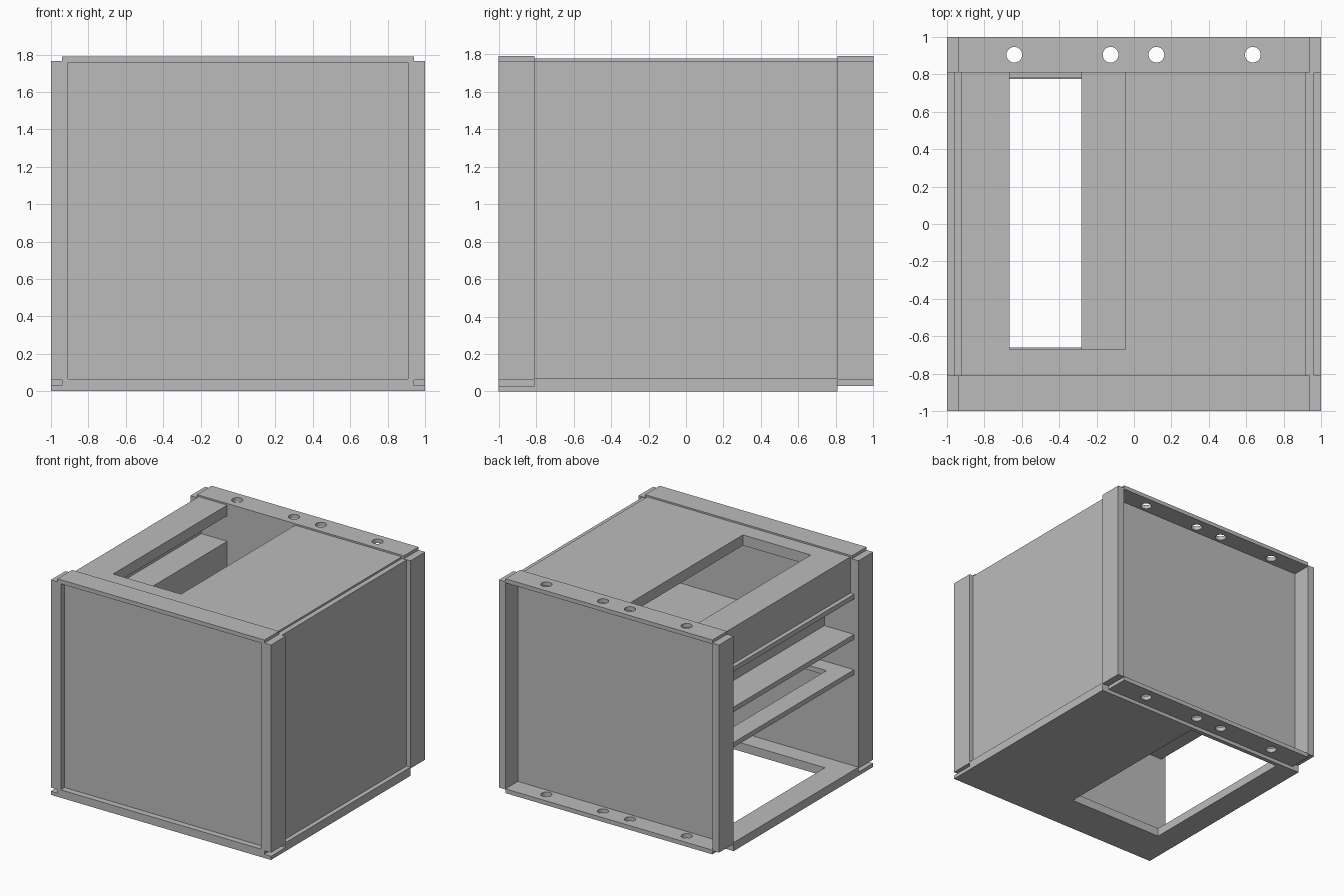
import bpy
import bmesh

cube = bpy.data.objects.get("Cube")
if cube:
    bpy.data.objects.remove(cube, do_unlink=True)

GREY = (0.5, 0.5, 0.5, 1.0)
mat = bpy.data.materials.new("cabinet_grey")
mat.use_nodes = True
mat.diffuse_color = GREY
mat.node_tree.nodes["Principled BSDF"].inputs["Base Color"].default_value = GREY


def add_object(name, bm):
    mesh = bpy.data.meshes.new(name)
    bm.to_mesh(mesh)
    bm.free()
    mesh.materials.append(mat)
    obj = bpy.data.objects.new(name, mesh)
    bpy.context.collection.objects.link(obj)
    return obj


def box(name, xs, ys, zs):
    """Box given by its low and high limits on each axis."""
    bm = bmesh.new()
    bmesh.ops.create_cube(bm, size=1)
    for v in bm.verts:
        for axis, (low, high) in enumerate((xs, ys, zs)):
            v.co[axis] = high if v.co[axis] > 0 else low
    return add_object(name, bm)


def drill(name, x, y, z, radius):
    bm = bmesh.new()
    bmesh.ops.create_cone(bm, cap_ends=True, segments=32, radius1=radius,
                          radius2=radius, depth=0.2)
    bmesh.ops.translate(bm, verts=bm.verts, vec=(x, y, z))
    return add_object(name, bm)


def cut(obj, cutter):
    """Subtract the cutter, then discard it."""
    mod = obj.modifiers.new("cut", 'BOOLEAN')
    mod.operation = 'DIFFERENCE'
    mod.solver = 'EXACT'
    mod.object = cutter
    bpy.context.view_layer.objects.active = obj
    bpy.ops.object.modifier_apply(modifier=mod.name)
    bpy.data.objects.remove(cutter, do_unlink=True)


INNER = (-0.81, 0.81)
FRONT = (-1.0, -0.81)
BACK = (0.81, 1.0)
RAIL = (-0.94, 0.94)
LOW = (0.03, 0.065)
HIGH = (1.757, 1.79)

# Base: thick floor with a thin lip under the front, open at one side
floor = box("floor", (-1, 1), INNER, (0, 0.07))
cut(floor, box("floor_cutter", (-0.8, 0.07), (-0.66, 0.775), (-0.1, 0.2)))
box("front_lip", (-1, 1), FRONT, (0, 0.03))

# Corner posts, mirrored left and right
for side, sign in (("left", 1), ("right", -1)):
    xs = sorted((sign * 0.94, sign * 1.0))
    for end, ys in (("front", FRONT), ("back", BACK)):
        box(f"{end}_{side}_post", xs, ys, (0.06, 1.765))
    box(f"front_{side}_jamb", sorted((sign * 0.91, sign * 0.94)), FRONT, (0.065, 1.757))

# Horizontal rails at the front and back, the back ones drilled
for level, zs in (("lower", LOW), ("upper", HIGH)):
    box(f"front_{level}_rail", RAIL, FRONT, zs)
    rail = box(f"back_{level}_rail", RAIL, BACK, zs)
    for x in (-0.64, -0.125, 0.12, 0.635):
        cut(rail, drill("drill", x, 0.905, sum(zs) / 2, 0.042))

# Front, back and left walls
box("front_panel", (-0.91, 0.91), (-0.95, -0.81), (0.065, 1.757))
box("back_panel", RAIL, (0.81, 0.84), (0.065, 1.757))
box("left_panel", (0.92, 0.963), INNER, (0.07, 1.762))

# Top with its long slot
top = box("top_panel", (-0.925, 0.92), INNER, (1.69, 1.777))
cut(top, box("top_cutter", (-0.665, -0.048), (-0.67, 0.9), (1.5, 2)))

# Open right side: upper panel, shelves and the upright behind them
box("upper_right_panel", (-0.925, -0.9), INNER, (1.48, 1.77))
box("upper_shelf", (-0.96, -0.665), INNER, (1.44, 1.48))
box("middle_shelf", (-0.96, -0.665), INNER, (1.11, 1.15))
box("shelf_upright", (-0.69, -0.665), INNER, (1.15, 1.44))
lower = box("lower_shelf", (-0.96, 0.92), INNER, (0.82, 0.86))
cut(lower, box("shelf_cutter", (-0.8, -0.28), (-0.68, 0.78), (0.7, 1)))

# Inner deck beside the slot
box("inner_deck", (-0.28, 0.92), INNER, (1.11, 1.15))
